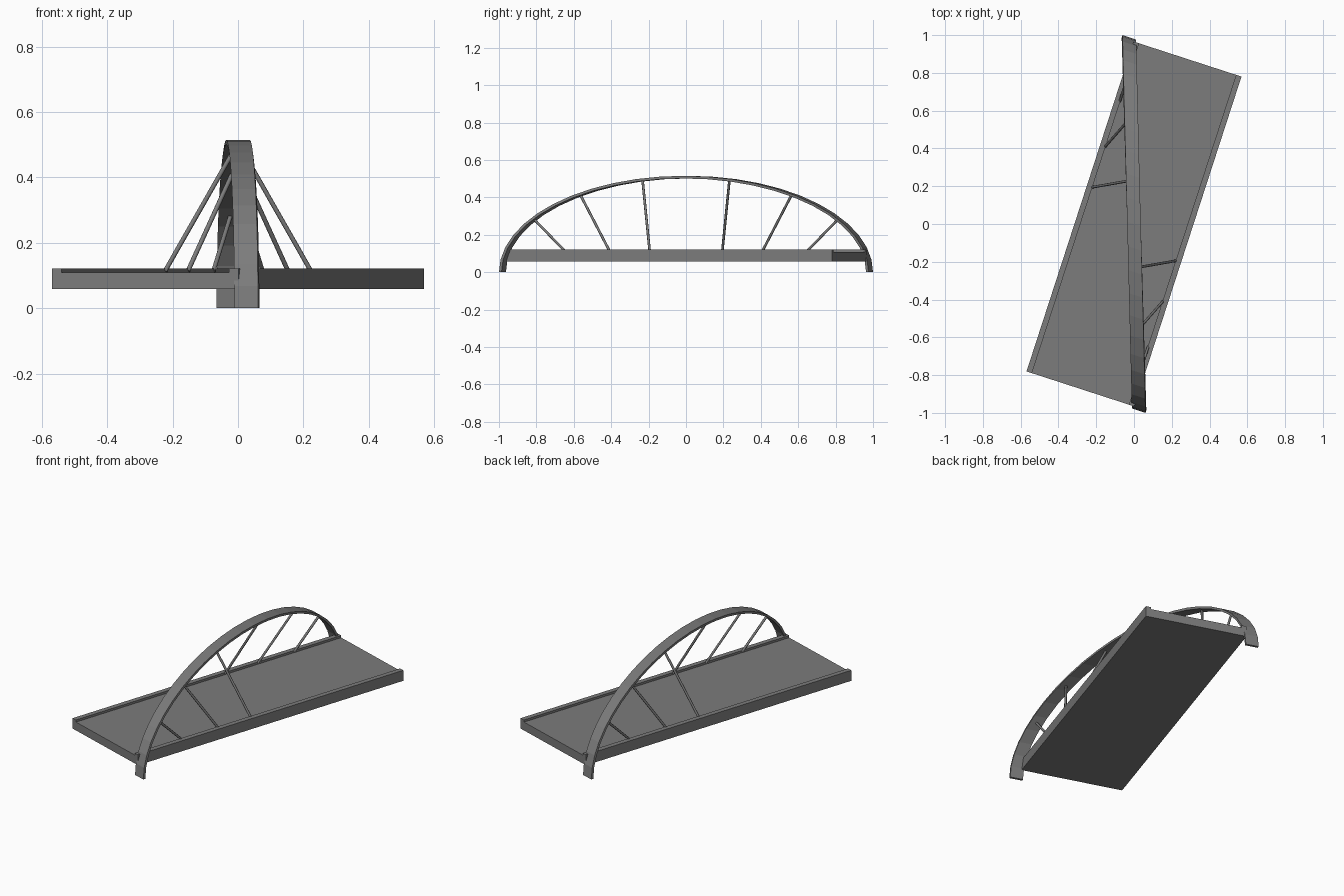
import bpy, bmesh, math
from mathutils import Vector, Matrix

if "Cube" in bpy.data.objects:
    bpy.data.objects.remove(bpy.data.objects["Cube"])

ROT = Matrix.Rotation(math.radians(-18), 4, 'Z')  # whole bridge is turned in plan
HALF_LEN, HALF_W = 0.918, 0.30

dark = bpy.data.materials.new("dark_grey")
dark.diffuse_color = (0.2, 0.2, 0.2, 1)
dark.use_nodes = True
dark.node_tree.nodes["Principled BSDF"].inputs["Base Color"].default_value = dark.diffuse_color


def finish(name, bm):
    bmesh.ops.recalc_face_normals(bm, faces=bm.faces)
    bm.transform(ROT)
    mesh = bpy.data.meshes.new(name)
    bm.to_mesh(mesh)
    bm.free()
    mesh.materials.append(dark)
    ob = bpy.data.objects.new(name, mesh)
    bpy.context.collection.objects.link(ob)
    return ob


def prism_along_y(name, profile, half):
    """Extrude an x/z profile from -half to +half in y."""
    bm = bmesh.new()
    face = bm.faces.new([bm.verts.new((x, -half, z)) for x, z in profile])
    ext = bmesh.ops.extrude_face_region(bm, geom=[face])
    verts = [g for g in ext["geom"] if isinstance(g, bmesh.types.BMVert)]
    bmesh.ops.translate(bm, verts=verts, vec=(0, 2 * half, 0))
    return finish(name, bm)


# Deck with a raised kerb on each long side
K = HALF_W - 0.03
prism_along_y("deck", [(-HALF_W, 0.058), (HALF_W, 0.058), (HALF_W, 0.122), (K, 0.122),
                       (K, 0.109), (-K, 0.109), (-K, 0.122), (-HALF_W, 0.122)], HALF_LEN)


# Diagonal arch: thin elliptical strip crossing from one deck corner to the other
def arch_point(t, inset=0.0, side=0.0):
    return Vector((-0.329 * math.cos(t) + side,
                   (0.932 - inset) * math.cos(t),
                   (0.515 - inset) * math.sin(t)))


SEGS, THICK, HW = 24, 0.014, 0.038
bm = bmesh.new()
rings = []
for i in range(SEGS + 1):
    t = math.pi * i / SEGS
    rings.append([bm.verts.new(arch_point(t, n, s)) for n, s in
                  ((0, -HW), (0, HW), (THICK, HW), (THICK, -HW))])
for a, b in zip(rings, rings[1:]):
    for j in range(4):
        k = (j + 1) % 4
        bm.faces.new((a[j], a[k], b[k], b[j]))
bm.faces.new(rings[0])
bm.faces.new(rings[-1])
finish("arch", bm)


# Hangers: each half of the arch is tied to the kerb on its own side
def rod(name, a, b, radius=0.007):
    bm = bmesh.new()
    d = b - a
    bmesh.ops.create_cone(bm, cap_ends=True, segments=8, radius1=radius,
                          radius2=radius, depth=d.length)
    bm.transform(Matrix.Translation((a + b) / 2) @ d.to_track_quat('Z', 'Y').to_matrix().to_4x4())
    ob = finish(name, bm)
    bpy.context.view_layer.objects.active = ob
    ob.select_set(True)
    bpy.ops.object.shade_smooth_by_angle(angle=math.radians(50))
    ob.select_set(False)


for n, (angle, y) in enumerate(((34, 0.594), (54.8, 0.342), (76.3, 0.116))):
    top = arch_point(math.radians(angle), THICK / 2)
    foot = Vector((-0.272, y, 0.114))
    for end, s in (("back", 1), ("front", -1)):
        flip = Vector((s, s, 1))
        rod(f"hanger_{end}_{n + 1}", foot * flip, top * flip)
